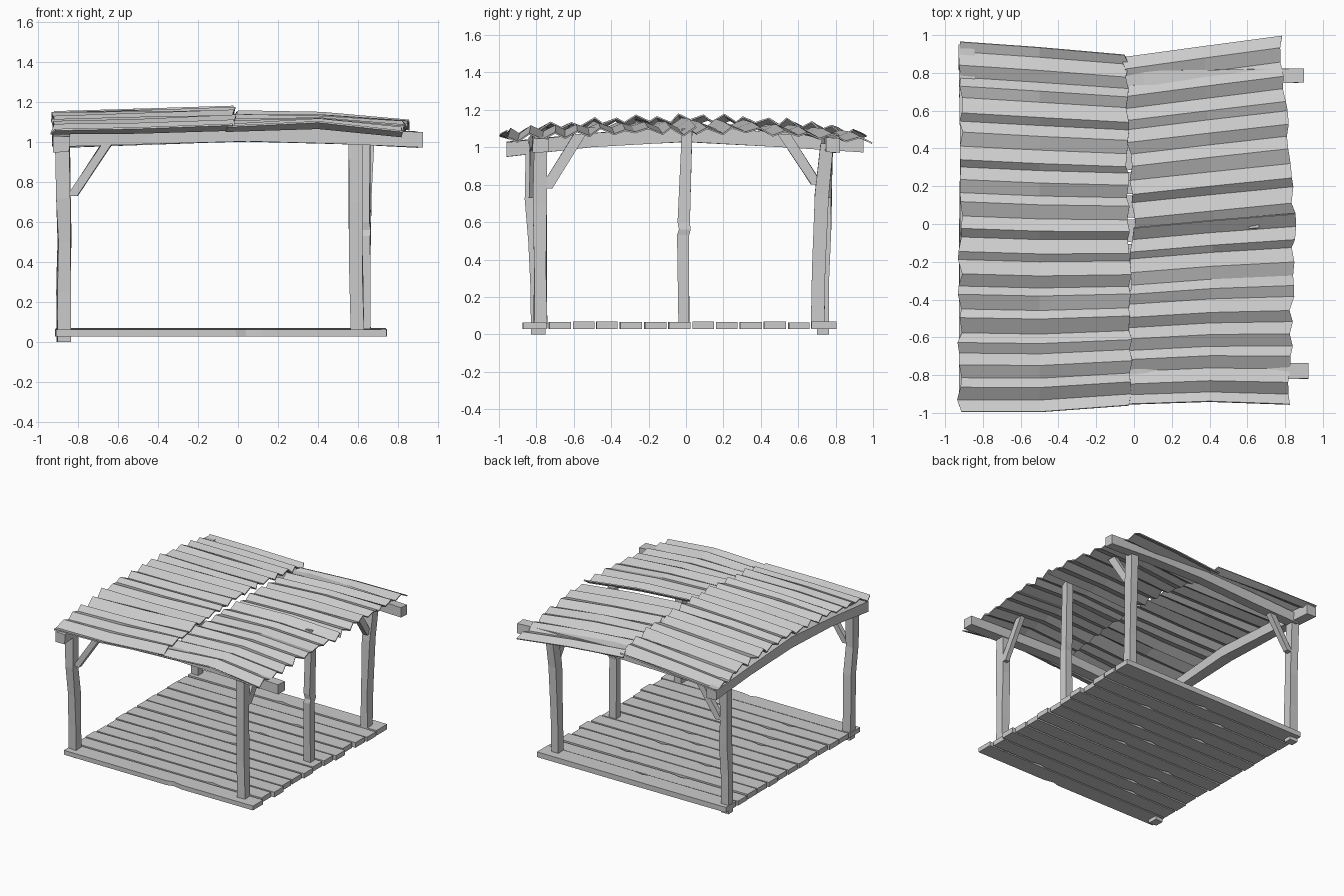
import bpy, random
random.seed(4)


def make(name, verts, faces):
    me = bpy.data.meshes.new(name)
    me.from_pydata(verts, [], faces)
    ob = bpy.data.objects.new(name, me)
    bpy.context.collection.objects.link(ob)
    # consistent outward normals
    import bmesh
    bm = bmesh.new()
    bm.from_mesh(me)
    bmesh.ops.recalc_face_normals(bm, faces=bm.faces)
    bm.to_mesh(me)
    bm.free()
    return ob


def timber(name, axis, path, a, b, wob=0.004):
    """Rough rectangular timber through the path points; a, b = section sizes."""
    u, v = [i for i in range(3) if i != axis]
    verts, faces = [], []
    for k, p in enumerate(path):
        for su, sv in ((-1, -1), (1, -1), (1, 1), (-1, 1)):
            q = list(p)
            q[u] += su * a / 2 + random.uniform(-wob, wob)
            q[v] += sv * b / 2 + random.uniform(-wob, wob)
            verts.append(q)
        if k:
            o = 4 * (k - 1)
            faces += [(o + i, o + (i + 1) % 4, o + 4 + (i + 1) % 4, o + 4 + i) for i in range(4)]
    n = len(verts)
    faces += [(3, 2, 1, 0), (n - 4, n - 3, n - 2, n - 1)]
    return make(name, verts, faces)


# floor planks running along x, each with a chipped edge
cuts = [-0.88, -0.74, -0.61, -0.485, -0.36, -0.23, -0.10, 0.03, 0.155, 0.28, 0.41, 0.54, 0.665, 0.81]
for i, (y0, y1) in enumerate(zip(cuts, cuts[1:])):
    y0 += 0.005
    y1 -= 0.005
    xa = -0.915 + random.uniform(0, 0.02)
    xb = 0.745 - random.uniform(0, 0.03)
    xc = 0.04 if i == 0 else random.uniform(-0.6, 0.5)
    low = [(xa, y0), (xc - 0.05, y0), (xc, y0 + 0.015), (xc + 0.08, y0), (xb, y0 + random.uniform(0, 0.006))]
    high = [(xb, y1), (xc + 0.08, y1), (xc, y1), (xc - 0.05, y1), (xa, y1 - random.uniform(0, 0.006))]
    ring = low + high
    z0, z1 = 0.028, 0.066 + random.uniform(-0.004, 0.004)
    n = len(ring)
    verts = [(x, y, z0) for x, y in ring] + [(x, y, z1) for x, y in ring]
    faces = [(j, (j + 1) % n, n + (j + 1) % n, n + j) for j in range(n)]
    for o in (0, n):
        faces += [(o + j, o + j + 1, o + 8 - j, o + 9 - j) for j in range(4)]
    make(f"floor_plank_{i + 1}", verts, faces)

# posts: two on the left reach the ground, three on the right
timber("front_left_post", 2, [(-0.872, -0.79, 0), (-0.872, -0.795, 0.25), (-0.867, -0.805, 0.5),
                              (-0.872, -0.825, 0.72), (-0.878, -0.82, 1.0)], 0.068, 0.07)
timber("back_left_post", 2, [(-0.872, 0.735, 0), (-0.872, 0.735, 0.3), (-0.866, 0.74, 0.55),
                             (-0.872, 0.745, 0.75), (-0.875, 0.75, 1.0)], 0.068, 0.065)
timber("front_right_post", 2, [(0.595, -0.78, 0.03), (0.592, -0.78, 0.35), (0.588, -0.782, 0.7),
                               (0.588, -0.78, 1.02)], 0.065, 0.07)
timber("middle_right_post", 2, [(0.63, -0.01, 0.03), (0.63, -0.015, 0.53), (0.637, -0.008, 0.56),
                                (0.63, -0.012, 0.6), (0.635, 0.005, 1.1)], 0.06, 0.06)
timber("back_right_post", 2, [(0.63, 0.705, 0.03), (0.63, 0.71, 0.35), (0.635, 0.725, 0.75),
                              (0.648, 0.755, 1.02)], 0.062, 0.07)

# roof beams, bowed upward in the middle
timber("front_beam", 0, [(-0.88, -0.80, 1.015), (-0.45, -0.79, 1.025), (0.05, -0.78, 1.042),
                         (0.5, -0.78, 1.025), (0.925, -0.78, 1.01)], 0.08, 0.076)
timber("back_beam", 0, [(-0.88, 0.76, 1.01), (-0.45, 0.765, 1.025), (0.05, 0.775, 1.042),
                        (0.5, 0.78, 1.03), (0.9, 0.785, 1.012)], 0.08, 0.076)
timber("left_beam", 1, [(-0.885, -0.96, 0.99), (-0.88, -0.5, 1.04), (-0.88, 0.0, 1.07),
                        (-0.88, 0.5, 1.04), (-0.885, 0.95, 1.015)], 0.085, 0.078)

# corner braces: left posts along x, right posts along y
timber("front_left_brace", 2, [(-0.83, -0.82, 0.73), (-0.65, -0.815, 1.0)], 0.055, 0.04)
timber("back_left_brace", 2, [(-0.83, 0.755, 0.73), (-0.65, 0.76, 1.0)], 0.055, 0.04)
timber("front_right_brace", 2, [(0.60, -0.75, 0.78), (0.60, -0.57, 1.07)], 0.04, 0.065)
timber("back_right_brace", 2, [(0.64, 0.70, 0.80), (0.64, 0.525, 1.07)], 0.04, 0.065)


def sheet(name, rows, stations, flip=1):
    """Zigzag sheet. stations: (x at low y, x at high y, y low, y high, centre z, droop)."""
    verts, faces = [], []
    m = len(stations)
    for r in range(rows + 1):
        t = r / rows
        amp = flip * (-1) ** r * random.uniform(0.010, 0.022)
        dy = random.uniform(-0.012, 0.012) if 0 < r < rows else 0
        for k, (xl, xh, yl, yh, zc, d) in enumerate(stations):
            y = yl + (yh - yl) * t + dy
            jag = random.uniform(-0.012, 0.012) if k in (0, m - 1) else 0
            z = zc - d * y * y + amp + random.uniform(-0.006, 0.006)
            verts.append((xl + (xh - xl) * t + jag, y, z))
    for r in range(rows):
        for k in range(m - 1):
            o = r * m + k
            faces.append((o, o + 1, o + m + 1, o + m))
    ob = make(name, verts, faces)
    mod = ob.modifiers.new("thickness", 'SOLIDIFY')
    mod.thickness = 0.009
    mod.offset = 0
    return ob


# corrugated roof sheets; the left one overlaps the two right ones
sheet("left_roof_sheet", 32, [(-0.925, -0.915, -0.995, 0.965, 1.135, 0.09),
                              (-0.5, -0.5, -0.995, 0.935, 1.147, 0.09),
                              (-0.015, -0.04, -0.96, 0.895, 1.155, 0.09)])
sheet("front_right_roof_sheet", 16, [(-0.055, -0.01, -0.955, -0.02, 1.128, 0.075),
                                     (0.40, 0.42, -0.94, 0.02, 1.122, 0.045),
                                     (0.82, 0.85, -0.955, 0.055, 1.088, 0.052)])
sheet("back_right_roof_sheet", 14, [(0.0, -0.06, -0.025, 0.88, 1.126, 0.075),
                                    (0.42, 0.37, 0.015, 0.94, 1.115, 0.06),
                                    (0.845, 0.775, 0.055, 0.995, 1.092, 0.06)], -1)
